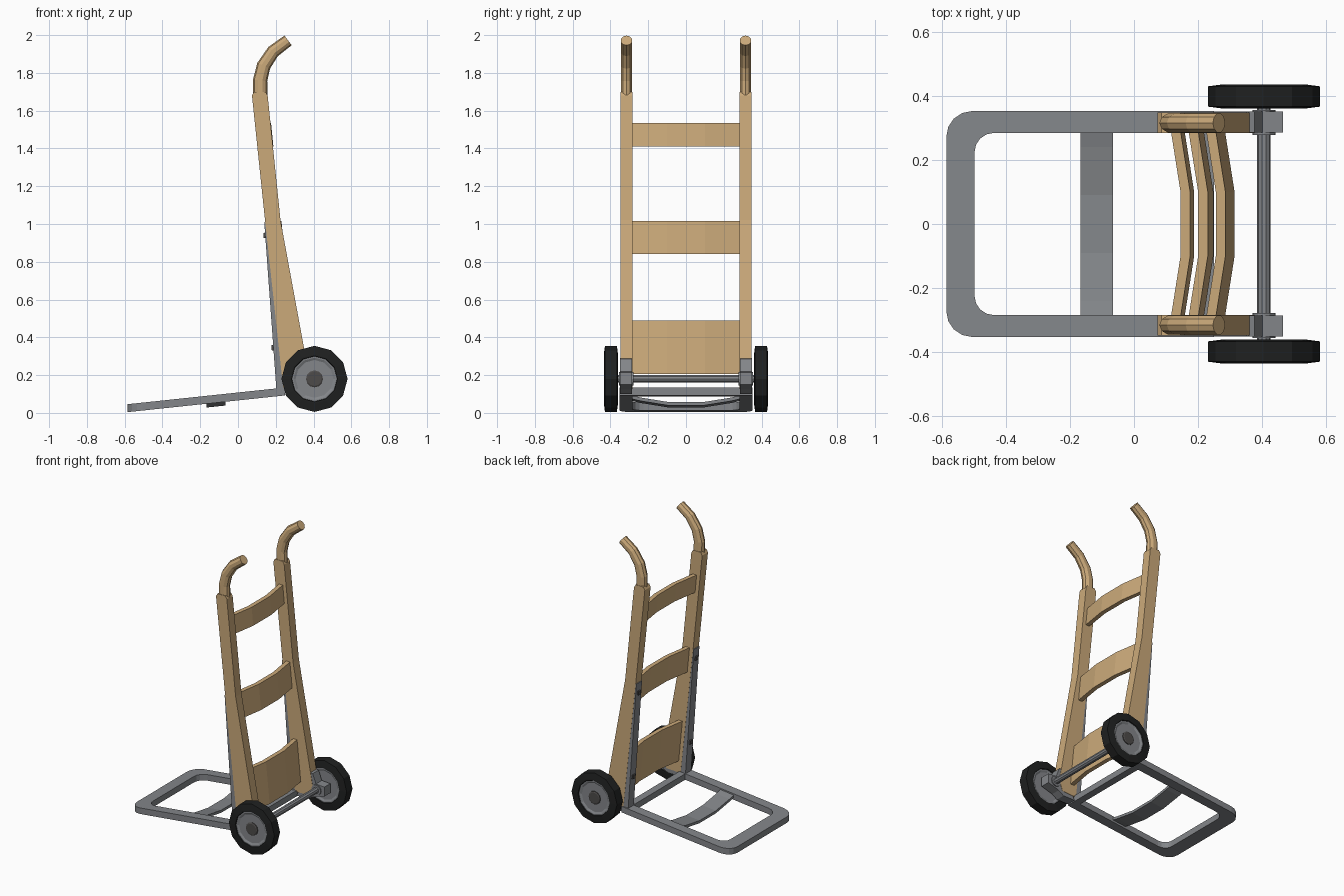
import bpy, bmesh, math

if "Cube" in bpy.data.objects:
    bpy.data.objects.remove(bpy.data.objects["Cube"])


def material(name, rgb):
    m = bpy.data.materials.new(name)
    m.diffuse_color = (*rgb, 1)
    m.use_nodes = True
    m.node_tree.nodes["Principled BSDF"].inputs["Base Color"].default_value = m.diffuse_color
    return m


WOOD = material("tan wood", (0.60, 0.40, 0.195))
STEEL = material("grey steel", (0.23, 0.24, 0.255))
RUBBER = material("black rubber", (0.014, 0.015, 0.015))
DARK = material("dark cap", (0.075, 0.07, 0.068))


def loft(name, rings, mat, closed=False, mirror=False):
    """Skin a list of equal-length rings; capped unless the rings form a closed loop."""
    bm = bmesh.new()
    vr = [[bm.verts.new(p) for p in r] for r in rings]
    n = len(vr[0])
    for i in range(len(vr) if closed else len(vr) - 1):
        a, b = vr[i], vr[(i + 1) % len(vr)]
        for j in range(n):
            k = (j + 1) % n
            bm.faces.new((a[j], a[k], b[k], b[j]))
    if not closed:
        bm.faces.new(vr[0])
        bm.faces.new(vr[-1])
    bmesh.ops.remove_doubles(bm, verts=bm.verts, dist=1e-5)
    bmesh.ops.recalc_face_normals(bm, faces=bm.faces)
    me = bpy.data.meshes.new(name)
    bm.to_mesh(me)
    bm.free()
    me.materials.append(mat)
    ob = bpy.data.objects.new(name, me)
    bpy.context.collection.objects.link(ob)
    if mirror:
        mod = ob.modifiers.new("mirror", 'MIRROR')
        mod.use_axis = (False, True, False)
        mod.use_mirror_merge = False
    return ob


def prism(name, xz, y0, y1, mat, mirror=True):
    return loft(name, [[(x, y, z) for x, z in xz] for y in (y0, y1)], mat, mirror=mirror)


def revolve(name, profile, mat, n=12, mirror=True, cx=0.405, cz=0.18):
    """Turn a closed (radius, y) profile around the axle line."""
    rings = []
    for i in range(n):
        a = 2 * math.pi * i / n
        rings.append([(cx + r * math.cos(a), y, cz + r * math.sin(a)) for r, y in profile])
    return loft(name, rings, mat, closed=True, mirror=mirror)


# Side rails and tapered steel straps on their front edges
prism("side_rail", [(0.24, 0.125), (0.143, 1.02), (0.074, 1.68), (0.085, 1.70), (0.145, 1.70),
                    (0.157, 1.68), (0.225, 1.02), (0.352, 0.33), (0.375, 0.20), (0.35, 0.13)],
      0.283, 0.347, WOOD)
prism("front_strap", [(0.203, 0.125), (0.139, 1.01), (0.146, 1.01), (0.243, 0.125)],
      0.284, 0.346, STEEL)
for x, z in ((0.144, 0.94), (0.187, 0.345)):
    prism("strap_bolt", [(x - 0.01, z - 0.013), (x - 0.01, z + 0.013),
                         (x + 0.01, z + 0.015), (x + 0.01, z - 0.015)], 0.302, 0.328, DARK)

# Curved handles
path = [(0.119, 1.66, 0.039), (0.117, 1.76, 0.038), (0.136, 1.838, 0.037),
        (0.186, 1.913, 0.035), (0.265, 1.972, 0.032)]
rings = []
for i, (x, z, r) in enumerate(path):
    p, q = path[max(i - 1, 0)], path[min(i + 1, len(path) - 1)]
    d = math.hypot(q[0] - p[0], q[1] - p[1])
    nx, nz = -(q[1] - p[1]) / d, (q[0] - p[0]) / d
    rings.append([(x + nx * r * math.cos(a), 0.315 + 0.031 * math.sin(a), z + nz * r * math.cos(a))
                  for a in (2 * math.pi * k / 10 for k in range(10))])
loft("handle", rings, WOOD, mirror=True)

# Bowed slats, leaning with the rails
for name, x, z0, z1 in (("top_slat", 0.145, 1.41, 1.535), ("middle_slat", 0.20, 0.84, 1.015),
                        ("lower_slat", 0.255, 0.205, 0.49)):
    lean = 0.1 * (z1 - z0)
    loft(name, [[(x + s, y, z1), (x + s + 0.03, y, z1),
                 (x + s + 0.03 + lean, y, z0), (x + s + lean, y, z0)]
                for y, s in ((-0.29, -0.03), (-0.1, 0), (0.1, 0), (0.29, -0.03))], WOOD)


# Sloping toe frame with rounded front corners
def slope(x):
    return 0.004 + (x + 0.585) * 0.106


def outline(x0, x1, hy, r, rb):
    pts = []
    for cx, cy, rad, start in ((x0 + r, -hy + r, r, 180), (x1 - rb, -hy + rb, rb, 270),
                               (x1 - rb, hy - rb, rb, 0), (x0 + r, hy - r, r, 90)):
        for k in range(5):
            a = math.radians(start + 22.5 * k)
            pts.append((cx + rad * math.cos(a), cy + rad * math.sin(a)))
    return pts


outer = outline(-0.585, 0.25, 0.352, 0.08, 0.003)
inner = outline(-0.497, 0.205, 0.284, 0.06, 0.003)
loft("toe_frame", [[(x, y, slope(x) + h) for x, y in o]
                   for o, h in ((outer, 0), (outer, 0.042), (inner, 0.042), (inner, 0))],
     STEEL, closed=True)

# Sagging crossbar
loft("toe_crossbar", [[(x, y, slope(x) + h + t) for x, t in
                       ((-0.167, 0), (-0.065, 0), (-0.065, 0.018), (-0.167, 0.018))]
                      for y, h in ((-0.29, 0.016), (-0.24, 0.004), (-0.09, -0.02),
                                   (0.09, -0.02), (0.24, 0.004), (0.29, 0.016))], STEEL)

# Axle, its brackets and collars
prism("axle_bracket", [(0.25, 0.10), (0.35, 0.29), (0.375, 0.285), (0.40, 0.22), (0.465, 0.215),
                       (0.465, 0.15), (0.38, 0.125), (0.34, 0.10)], 0.285, 0.35, STEEL)
revolve("axle", [(0, -0.37), (0.021, -0.37), (0.021, 0.37), (0, 0.37)], STEEL, 10, False)
revolve("axle_collar", [(0, 0.278), (0.036, 0.278), (0.036, 0.355), (0, 0.355)], STEEL)

# Wheels
revolve("tyre", [(0.118, 0.37), (0.122, 0.36), (0.13, 0.36), (0.175, 0.366), (0.175, 0.429),
                 (0.13, 0.435), (0.122, 0.435), (0.118, 0.425)], RUBBER)
revolve("wheel_hub", [(0, 0.372), (0.10, 0.372), (0.112, 0.366), (0.12, 0.366), (0.12, 0.429),
                      (0.112, 0.429), (0.10, 0.423), (0, 0.423)], STEEL)
revolve("hub_cap", [(0, 0.42), (0.045, 0.42), (0.045, 0.428), (0.038, 0.432), (0, 0.432)], DARK)
